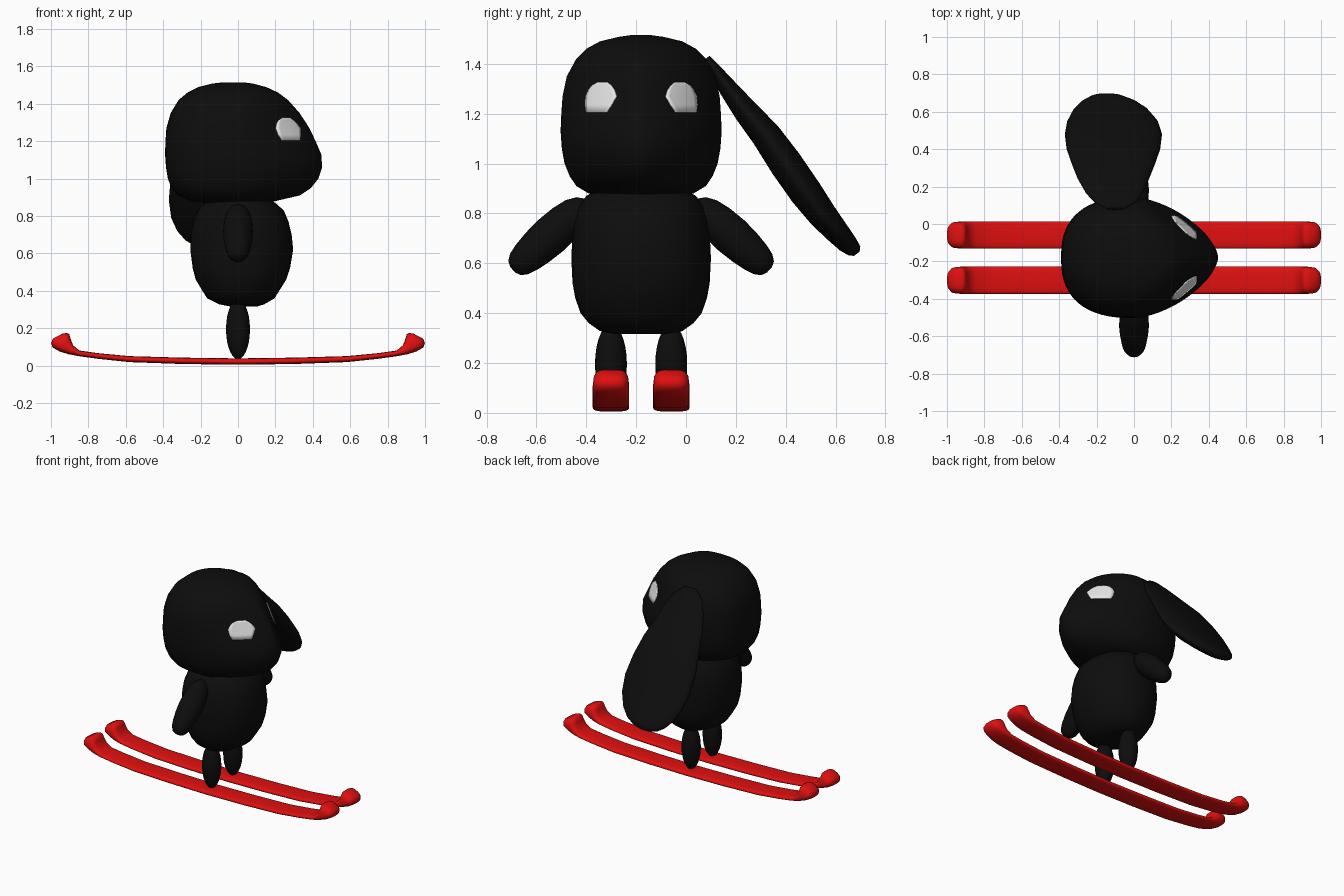
import bpy, bmesh, math
from mathutils import Vector

if "Cube" in bpy.data.objects:
    bpy.data.objects.remove(bpy.data.objects["Cube"])

CY = -0.18  # the body's centre line in y


def material(name, rgb):
    m = bpy.data.materials.new(name)
    m.diffuse_color = (*rgb, 1)
    m.use_nodes = True
    m.node_tree.nodes["Principled BSDF"].inputs["Base Color"].default_value = m.diffuse_color
    return m


BLACK = material("black", (0.004, 0.004, 0.004))
RED = material("red", (0.75, 0.005, 0.005))
WHITE = material("white", (0.8, 0.8, 0.8))


def finish(bm, name, mat):
    bmesh.ops.recalc_face_normals(bm, faces=bm.faces)
    me = bpy.data.meshes.new(name)
    bm.to_mesh(me)
    bm.free()
    me.materials.append(mat)
    for p in me.polygons:
        p.use_smooth = True
    ob = bpy.data.objects.new(name, me)
    bpy.context.collection.objects.link(ob)
    return ob


def loft(name, rings, mat):
    """Skin a list of equal-length point rings and cap both ends."""
    bm = bmesh.new()
    vs = [[bm.verts.new(p) for p in r] for r in rings]
    n = len(vs[0])
    for a, b in zip(vs, vs[1:]):
        for i in range(n):
            j = (i + 1) % n
            bm.faces.new((a[i], a[j], b[j], b[i]))
    bm.faces.new(vs[0])
    bm.faces.new(vs[-1])
    return finish(bm, name, mat)


def power(v, e):
    return math.copysign(abs(v) ** e, v)


def ring(c, u, v, n=2, count=24):
    """Superellipse ring around c with half axes u and v."""
    c, u, v = Vector(c), Vector(u), Vector(v)
    ts = [2 * math.pi * i / count for i in range(count)]
    return [c + u * power(math.cos(t), 2 / n) + v * power(math.sin(t), 2 / n) for t in ts]


# Head: z, back x, front x, half width, front roundness
HEAD = [(.865, -.15, .10, .14, 1.7), (.88, -.25, .20, .21, 1.7), (.91, -.32, .33, .26, 1.6),
        (.95, -.355, .39, .287, 1.6), (1.0, -.375, .43, .307, 1.6), (1.06, -.385, .45, .318, 1.6),
        (1.13, -.39, .445, .323, 1.6), (1.2, -.388, .415, .32, 1.45), (1.27, -.383, .382, .315, 1.4),
        (1.35, -.36, .33, .298, 1.45), (1.42, -.318, .268, .26, 1.6), (1.46, -.27, .215, .22, 1.8),
        (1.49, -.21, .15, .165, 2), (1.508, -.14, .08, .09, 2), (1.515, -.08, .03, .04, 2)]


def head_ring(z, xb, xf, hy, n, count=64):
    pts = []
    for i in range(count):
        t = 2 * math.pi * i / count
        c, s = math.cos(t), math.sin(t)
        a, e = (xf, n) if c > 0 else (-xb, 2.5)
        pts.append((a * power(c, 2 / e), CY + hy * power(s, 2 / e), z))
    return pts


def head_front(y, z):
    """x of the head's front surface at offset y from the centre line."""
    for a, b in zip(HEAD, HEAD[1:]):
        if a[0] <= z <= b[0]:
            f = (z - a[0]) / (b[0] - a[0])
            xs = [k[2] * (1 - (y / k[3]) ** k[4]) ** (1 / k[4]) for k in (a, b)]
            return xs[0] + f * (xs[1] - xs[0])


loft("head", [head_ring(*r) for r in HEAD], BLACK)

# Eyes: thin patches following the head, flat at the bottom (z, inner y, outer y)
EYE = [(1.205, .135, .218), (1.235, .115, .222), (1.27, .095, .22),
       (1.295, .103, .208), (1.313, .115, .193), (1.326, .13, .17)]
for side, tag in ((-1, "right"), (1, "left")):
    bm = bmesh.new()
    rows = []
    for z, y0, y1 in EYE:
        ys = [y0 + (y1 - y0) * k / 8 for k in range(9)]
        rows.append([bm.verts.new((head_front(y, z) + .005, CY + side * (y + .003), z)) for y in ys])
    for a, b in zip(rows, rows[1:]):
        for k in range(8):
            bm.faces.new((a[k], a[k + 1], b[k + 1], b[k]))
    eye = finish(bm, tag + "_eye", WHITE)
    mod = eye.modifiers.new("thickness", "SOLIDIFY")
    mod.thickness = .006
    mod.offset = 0

# Body: z, centre x, half x, half y
BODY = [(.316, .03, .07, .10), (.328, .02, .12, .165), (.36, .015, .18, .21), (.40, .015, .205, .243),
        (.46, .016, .242, .264), (.52, .018, .26, .275), (.62, .02, .275, .28), (.70, .017, .27, .276),
        (.77, .015, .255, .268), (.83, .015, .23, .25), (.87, .01, .19, .22), (.91, 0, .13, .15)]
loft("body", [ring((x, CY, z), (a, 0, 0), (0, b, 0), 2.1, 32) for z, x, a, b in BODY], BLACK)

for side, tag in ((-1, "right"), (1, "left")):
    # Arms: sausage shapes sloping outwards (distance along axis, radius)
    d = Vector((0, side * .74, -.67))
    nrm = Vector((0, side * .67, .74))
    start = Vector((0, CY + side * .215, .845))
    arm = [(0, .02), (.02, .045), (.06, .065), (.12, .076), (.2, .08), (.27, .075),
           (.33, .066), (.37, .055), (.395, .038), (.405, .015)]
    loft(tag + "_arm", [ring(start + d * s, (r, 0, 0), nrm * r) for s, r in arm], BLACK)

    # Legs: tall ellipsoids
    ly = CY + side * .121
    leg = []
    for k in range(1, 14):
        t = math.pi * k / 14
        r = .064 * math.sin(t)
        leg.append(ring((0, ly, .195 - .16 * math.cos(t)), (r, 0, 0), (0, r, 0)))
    loft(tag + "_leg", leg, BLACK)

    # Skis: bowed planks with thick upturned tips (x, z, tilt, half thickness, half width)
    half = [(0, .022, 0, .017, .073), (.3, .026, 1, .017, .073), (.58, .035, 3, .016, .073),
            (.75, .052, 6, .015, .073), (.85, .066, 9, .015, .073), (.895, .085, 30, .027, .073),
            (.925, .11, 42, .045, .073), (.947, .133, 52, .057, .07), (.957, .148, 58, .05, .06),
            (.964, .158, 62, .03, .04)]
    path = [(-x, z, -t, h, w) for x, z, t, h, w in reversed(half[1:])] + half
    rings = []
    for x, z, tilt, h, w in path:
        a = math.radians(tilt)
        rings.append(ring((x, ly, z), (0, w, 0), (-h * math.sin(a), 0, h * math.cos(a)), 3))
    loft(tag + "_ski", rings, RED)

# Single long ear hanging out on the +y side (x, y, z, half width, half thickness)
EAR = [(-.10, .085, 1.425, .05, .012), (-.10, .12, 1.37, .115, .026), (-.105, .17, 1.30, .155, .038),
       (-.11, .24, 1.21, .19, .05), (-.11, .32, 1.115, .222, .06), (-.11, .40, 1.00, .25, .067),
       (-.11, .48, .885, .26, .066), (-.115, .55, .79, .242, .058), (-.125, .61, .72, .20, .048),
       (-.135, .65, .675, .15, .04), (-.145, .675, .65, .095, .03), (-.15, .685, .638, .04, .014)]
loft("ear", [ring((x, y, z), (w, 0, 0), (0, .8 * t, .6 * t)) for x, y, z, w, t in EAR], BLACK)
